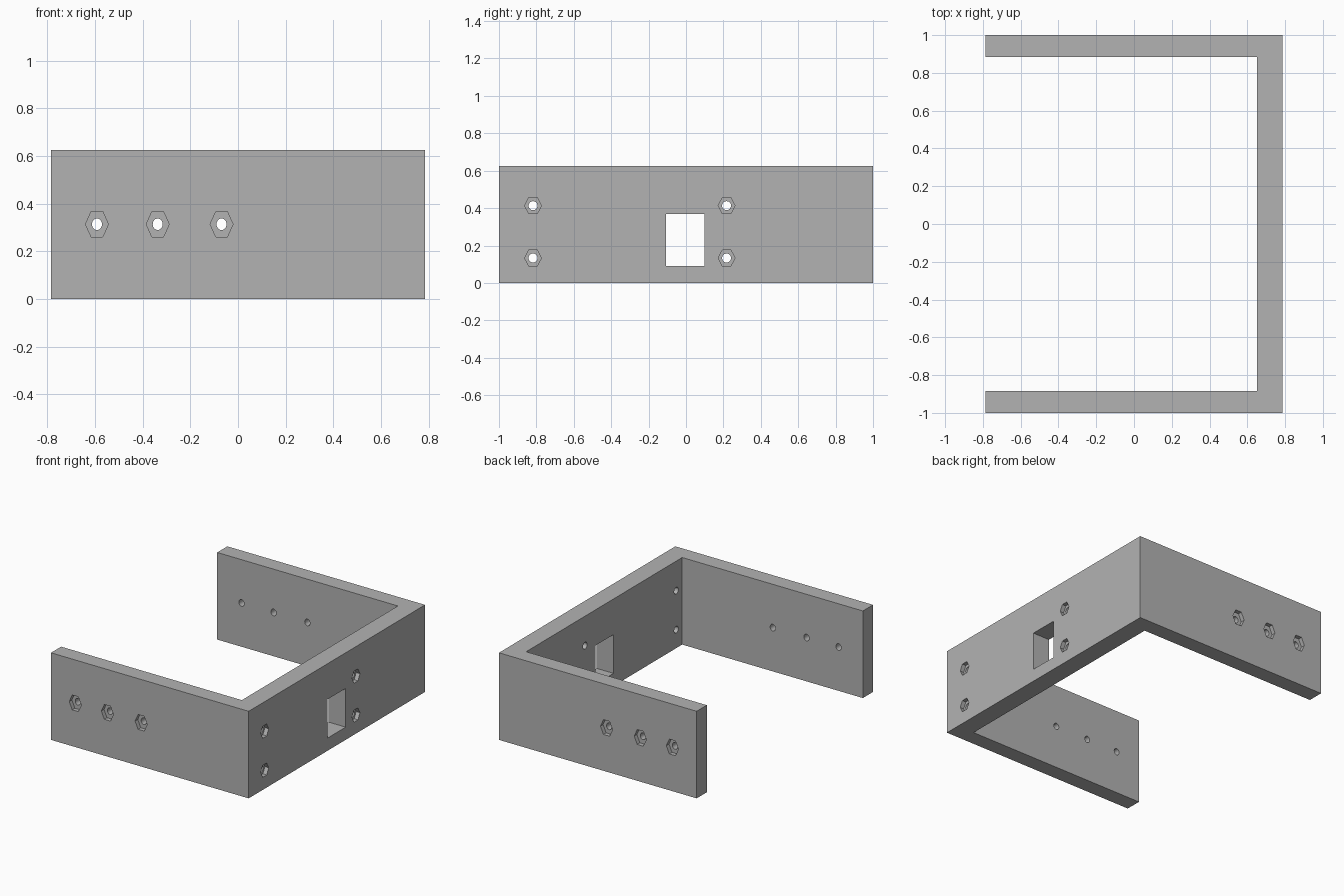
import bpy, bmesh
from math import pi
from mathutils import Matrix, Vector

if "Cube" in bpy.data.objects:
    bpy.data.objects.remove(bpy.data.objects["Cube"], do_unlink=True)

HX, HY, H = 0.785, 1.0, 0.625       # half width, half depth, height
ARM, PLATE = 0.115, 0.135           # wall thicknesses
POCKET = 0.03                       # nut pocket depth

grey = bpy.data.materials.new("plain grey")
grey.use_nodes = True
grey.diffuse_color = (0.45, 0.45, 0.45, 1)
grey.node_tree.nodes["Principled BSDF"].inputs["Base Color"].default_value = grey.diffuse_color


def make_object(name, bm):
    bmesh.ops.recalc_face_normals(bm, faces=bm.faces)
    mesh = bpy.data.meshes.new(name)
    bm.to_mesh(mesh)
    bm.free()
    mesh.materials.append(grey)
    obj = bpy.data.objects.new(name, mesh)
    bpy.context.collection.objects.link(obj)
    return obj


def prism(bm, sides, radius, stretch, start, end):
    """Add a prism between two points, stretched along z."""
    start, end = Vector(start), Vector(end)
    axis = end - start
    turn = Matrix.Rotation(pi / 2, 4, 'X')
    if abs(axis.x) > abs(axis.y):
        turn = Matrix.Rotation(pi / 2, 4, 'Z') @ turn
    place = Matrix.Translation((start + end) / 2) @ Matrix.Diagonal((1, 1, stretch, 1)) @ turn
    bmesh.ops.create_cone(bm, cap_ends=True, segments=sides, radius1=radius,
                          radius2=radius, depth=axis.length, matrix=place @ Matrix.Rotation(pi / 2 if sides == 6 and HEX_TURN else 0, 4, 'Z'))


HEX_TURN = True                     # hexagon corners point sideways

# U-shaped bracket, open towards -x
bm = bmesh.new()
outline = [(-HX, -HY), (HX, -HY), (HX, HY), (-HX, HY), (-HX, HY - ARM),
           (HX - PLATE, HY - ARM), (HX - PLATE, ARM - HY), (-HX, ARM - HY)]
base = bm.faces.new([bm.verts.new((x, y, 0)) for x, y in outline])
top = bmesh.ops.extrude_face_region(bm, geom=[base])["geom"]
bmesh.ops.translate(bm, vec=(0, 0, H), verts=[v for v in top if isinstance(v, bmesh.types.BMVert)])
bracket = make_object("bracket", bm)

# Bolt holes, nut pockets and the window, each kind in its own cutter
holes, pockets, window = bmesh.new(), bmesh.new(), bmesh.new()
for x in (-0.592, -0.337, -0.069):
    for s in (-1, 1):
        prism(holes, 24, 0.021, 1.15, (x, s * (HY - ARM - 0.05), 0.314), (x, s * (HY + 0.05), 0.314))
        prism(pockets, 6, 0.048, 1.28, (x, s * (HY - POCKET), 0.314), (x, s * (HY + 0.05), 0.314))
for y in (-0.818, 0.217):
    for z in (0.133, 0.413):
        prism(holes, 24, 0.024, 1, (HX - PLATE - 0.05, y, z), (HX + 0.05, y, z))
        prism(pockets, 6, 0.045, 1.1, (HX - POCKET, y, z), (HX + 0.05, y, z))
bmesh.ops.create_cube(window, size=1, matrix=Matrix.Translation((HX - PLATE / 2, -0.003, 0.23))
                      @ Matrix.Diagonal((PLATE + 0.1, 0.206, 0.278, 1)))

for name, cutter_bm in (("pocket_cutter", pockets), ("hole_cutter", holes), ("window_cutter", window)):
    cutter = make_object(name, cutter_bm)
    cutter.hide_render = True
    cutter.hide_set(True)
    mod = bracket.modifiers.new(name, 'BOOLEAN')
    mod.operation = 'DIFFERENCE'
    mod.solver = 'EXACT'
    mod.object = cutter

# Apply the cuts and drop the cutters
bpy.context.view_layer.update()
evaluated = bracket.evaluated_get(bpy.context.evaluated_depsgraph_get())
bracket.data = bpy.data.meshes.new_from_object(evaluated)
bracket.modifiers.clear()
for name in ("pocket_cutter", "hole_cutter", "window_cutter"):
    bpy.data.objects.remove(bpy.data.objects[name], do_unlink=True)

# Smooth hole walls, sharp edges elsewhere
bpy.context.view_layer.objects.active = bracket
bracket.select_set(True)
bpy.ops.object.shade_smooth_by_angle(angle=pi / 6)
